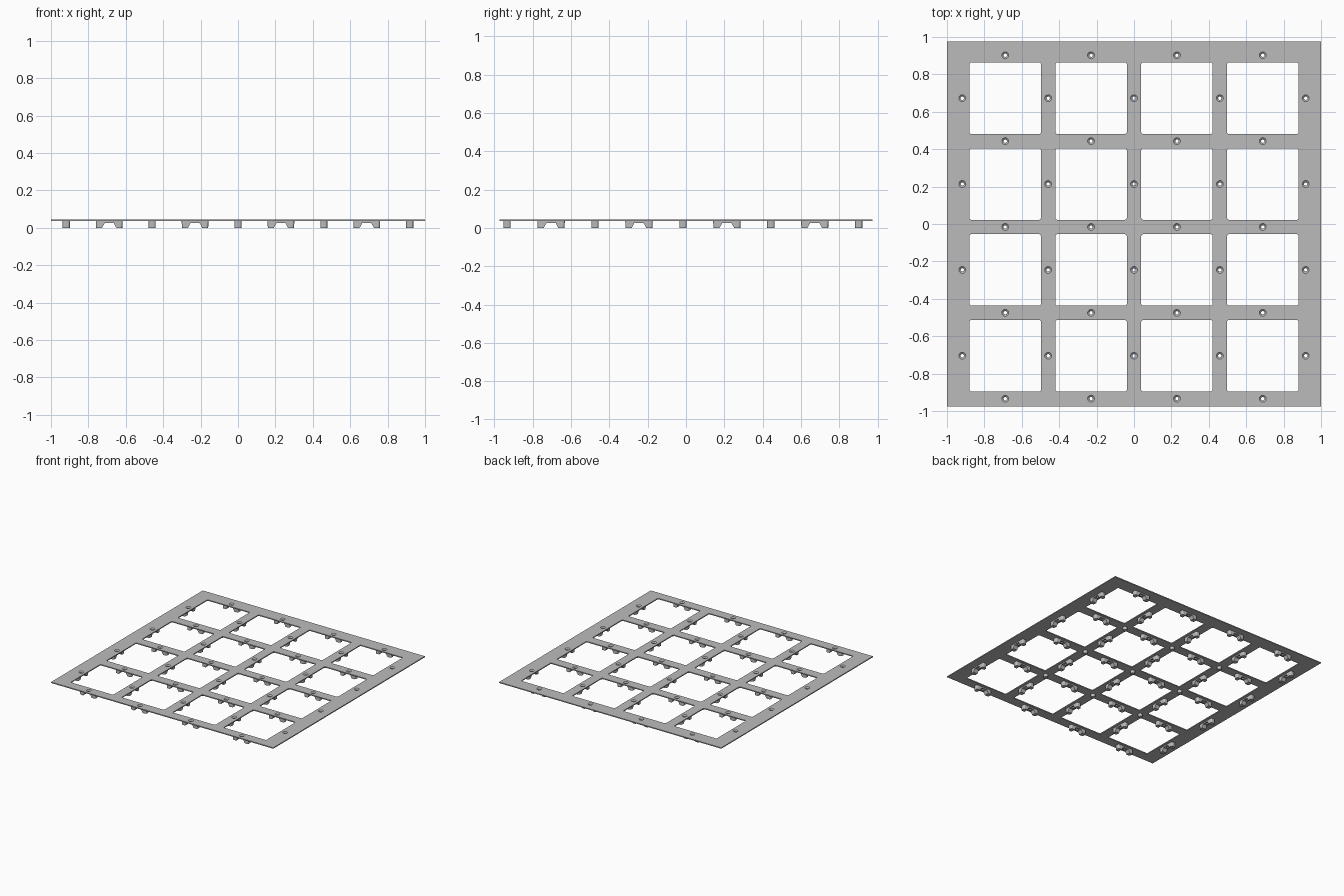
import bpy, bmesh, math
from mathutils import Matrix, Vector

cube = bpy.data.objects.get("Cube")
if cube:
    bpy.data.objects.remove(cube, do_unlink=True)

PITCH, OPENING, SHIFT = 0.459, 0.382, -0.016
TOP, BOTTOM = 0.044, 0.036

grey = bpy.data.materials.new("light grey")
grey.use_nodes = True
grey.diffuse_color = (0.5, 0.5, 0.5, 1)
grey.node_tree.nodes["Principled BSDF"].inputs["Base Color"].default_value = (0.5, 0.5, 0.5, 1)


def make_object(name, bm, hidden=False):
    bmesh.ops.recalc_face_normals(bm, faces=bm.faces)
    mesh = bpy.data.meshes.new(name)
    bm.to_mesh(mesh)
    bm.free()
    mesh.materials.append(grey)
    obj = bpy.data.objects.new(name, mesh)
    bpy.context.collection.objects.link(obj)
    obj.hide_render = hidden
    return obj


def add_box(bm, centre, size, radius=0.0):
    # box with optionally rounded vertical corners
    part = bmesh.new()
    bmesh.ops.create_cube(part, size=1, matrix=Matrix.Translation(centre) @ Matrix.Diagonal((*size, 1)))
    if radius:
        round_upright_edges(part, radius)
    merge(bm, part)


def round_upright_edges(bm, radius, min_x=0.0):
    edges = [e for e in bm.edges
             if abs((e.verts[0].co - e.verts[1].co).normalized().z) > 0.99
             and abs(e.verts[0].co.x) >= min_x]
    bmesh.ops.bevel(bm, geom=edges, offset=radius, segments=4, profile=0.5, affect='EDGES')


def merge(bm, part):
    mesh = bpy.data.meshes.new("temporary")
    part.to_mesh(mesh)
    part.free()
    bm.from_mesh(mesh)
    bpy.data.meshes.remove(mesh)


def add_cone(bm, x, y, low, high, r_low, r_high):
    bmesh.ops.create_cone(bm, cap_ends=True, segments=20, radius1=r_low, radius2=r_high, depth=high - low,
                          matrix=Matrix.Translation((x, y, (low + high) / 2)))


def cut(obj, cutter):
    # subtract the cutter and keep the result as plain mesh
    mod = obj.modifiers.new("cut", 'BOOLEAN')
    mod.operation, mod.solver, mod.object = 'DIFFERENCE', 'EXACT', cutter
    bpy.context.view_layer.update()
    graph = bpy.context.evaluated_depsgraph_get()
    result = bpy.data.meshes.new_from_object(obj.evaluated_get(graph))
    obj.modifiers.clear()
    obj.data = result
    bpy.data.objects.remove(cutter, do_unlink=True)


cells = [(i - 1.5) * PITCH for i in range(4)]
bars = [(i - 2) * PITCH for i in range(5)]
# one fixing point in the middle of every bar section: x, y, direction
spots = [(x, y + SHIFT, 0) for x in cells for y in bars]
spots += [(x, y + SHIFT, math.pi / 2) for x in bars for y in cells]

# thin grid plate with square openings
bm = bmesh.new()
add_box(bm, (0, 0, (TOP + BOTTOM) / 2), (2, 1.95, TOP - BOTTOM))
plate = make_object("grid_plate", bm)
bm = bmesh.new()
for x in cells:
    for y in cells:
        add_box(bm, (x, y + SHIFT, TOP), (OPENING, OPENING, 0.1), 0.01)
cut(plate, make_object("opening_cutter", bm, True))

# countersunk screw holes
bm = bmesh.new()
for x, y, _ in spots:
    add_cone(bm, x, y, BOTTOM - 0.002, TOP + 0.002, 0.007, 0.021)
cut(plate, make_object("countersink_cutter", bm, True))

# arched clip with rounded ends, drilled through the middle
half = [(0.072, BOTTOM), (0.07, 0), (0.038, 0), (0.024, 0.026)]
profile = half + [(-x, z) for x, z in reversed(half)]
bm = bmesh.new()
face = bm.faces.new([bm.verts.new((x, -0.019, z)) for x, z in profile])
ext = bmesh.ops.extrude_face_region(bm, geom=[face])
bmesh.ops.translate(bm, vec=Vector((0, 0.038, 0)), verts=[v for v in ext["geom"] if isinstance(v, bmesh.types.BMVert)])
ends = [e for e in bm.edges if min(abs(v.co.x) for v in e.verts) > 0.065
        and abs(e.verts[0].co.z - e.verts[1].co.z) > 0.02]
bmesh.ops.bevel(bm, geom=ends, offset=0.012, segments=4, profile=0.5, affect='EDGES')
clip = make_object("clip", bm)
bm = bmesh.new()
add_cone(bm, 0, 0, -0.01, TOP + 0.01, 0.009, 0.009)
cut(clip, make_object("drill_cutter", bm, True))

for n, (x, y, turn) in enumerate(spots):
    obj = clip if n == 0 else bpy.data.objects.new("clip", clip.data)
    if n:
        bpy.context.collection.objects.link(obj)
    obj.location = (x, y, 0)
    obj.rotation_euler.z = turn

# small round studs under the inner crossings
bm = bmesh.new()
for x in bars[1:-1]:
    for y in bars[1:-1]:
        add_cone(bm, x, y + SHIFT, 0.012, BOTTOM, 0.016, 0.018)
make_object("crossing_studs", bm)
